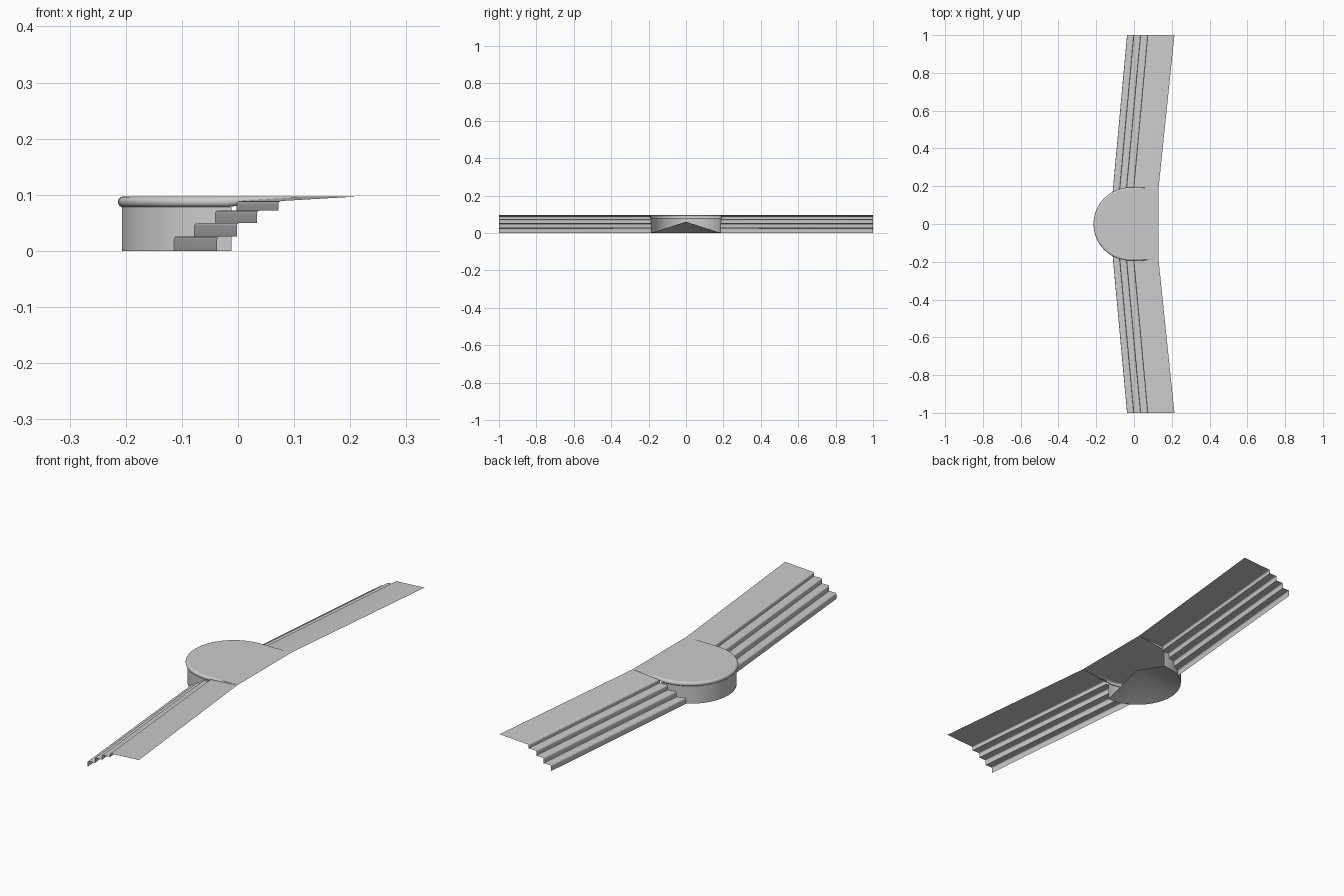
import bpy, math
from math import sin, cos, pi, sqrt

if "Cube" in bpy.data.objects:
    bpy.data.objects.remove(bpy.data.objects["Cube"])

CX, R = -0.02, 0.187          # platform centre and wall radius
TOP, BACK = 0.097, 0.13       # deck height, rear edge of the deck
SEG = 40


def make(name, verts, faces, smooth=True):
    me = bpy.data.meshes.new(name)
    me.from_pydata(verts, [], faces)
    me.update()
    ob = bpy.data.objects.new(name, me)
    bpy.context.collection.objects.link(ob)
    bpy.context.view_layer.objects.active = ob
    bpy.ops.object.select_all(action='DESELECT')
    ob.select_set(True)
    if smooth:
        bpy.ops.object.shade_smooth_by_angle(angle=math.radians(35))
    return ob


def loft(name, rows, smooth=True):
    n = len(rows[0])
    faces = [(i*n+j, (i+1)*n+j, (i+1)*n+j+1, i*n+j+1)
             for i in range(len(rows)-1) for j in range(n-1)]
    return make(name, [p for r in rows for p in r], faces, smooth)


def sweep(r, z, ends=None):
    # half circle open to +x, optionally with short straight ends
    pts = [(CX + r*cos(a), r*sin(a), z)
           for a in (pi/2 + pi*i/SEG for i in range(SEG+1))]
    if ends is not None:
        pts = [(ends, r, z)] + pts + [(ends, -r, z)]
    return pts


# curved wall under the landing
loft("landing_wall", [sweep(R, 0.078, -0.012), sweep(R, 0, -0.012)])

# rounded lip, tapering to nothing at the rear edge
lip = []
for i in range(9):
    a = pi/2 - pi*i/8
    r, z = R - 0.0025 + 0.0095*cos(a), TOP - 0.0095 + 0.0095*sin(a)
    row = sweep(r, z)
    lip.append([(BACK, 0.19, TOP)] + row + [(BACK, -0.19, TOP)])
loft("landing_lip", lip)

# flat deck
deck = lip[0]
make("landing_deck", deck, [tuple(range(len(deck)))], False)

# shallow cone closing the underside of the wall
rim = sweep(R, 0, -0.012)
make("landing_underside", rim + [(-0.012, 0, 0.06)],
     [(i+1, i, len(rim)) for i in range(len(rim)-1)])

# step profile at the outer end: (x, z), open shell with rounded nosings
noses = [-0.037, -0.002, 0.034, 0.072]
heights = [0.026, 0.050, 0.072, 0.089]
prof, z0 = [], 0.0
for k, (x, h) in enumerate(zip(noses, heights)):
    prof.append((x, z0))
    for a in (0, 30, 60, 90):
        t = math.radians(a)
        prof.append((x + 0.005*(1-cos(t)), h - 0.005*(1-sin(t))))
    z0 = h
prof.append((0.214, TOP))     # walkway behind the top step

inner, outer = [], []
for x, z in prof:
    slope = 0.0915 if x < 0.2 else 0.1037
    y = R
    for _ in range(12):       # trim against the curved wall
        xi = x - slope*(1-y)
        y = sqrt(max(R*R - min(0, xi-CX)**2, 0)) if xi < 0.1 else 0.19
    inner.append((x - slope*(1-y), y, z))
    outer.append((x, 1.0, z))
steps = loft("side_steps", [inner, outer])
mir = steps.modifiers.new("mirror", 'MIRROR')
mir.use_axis = (False, True, False)
mir.use_mirror_merge = False
